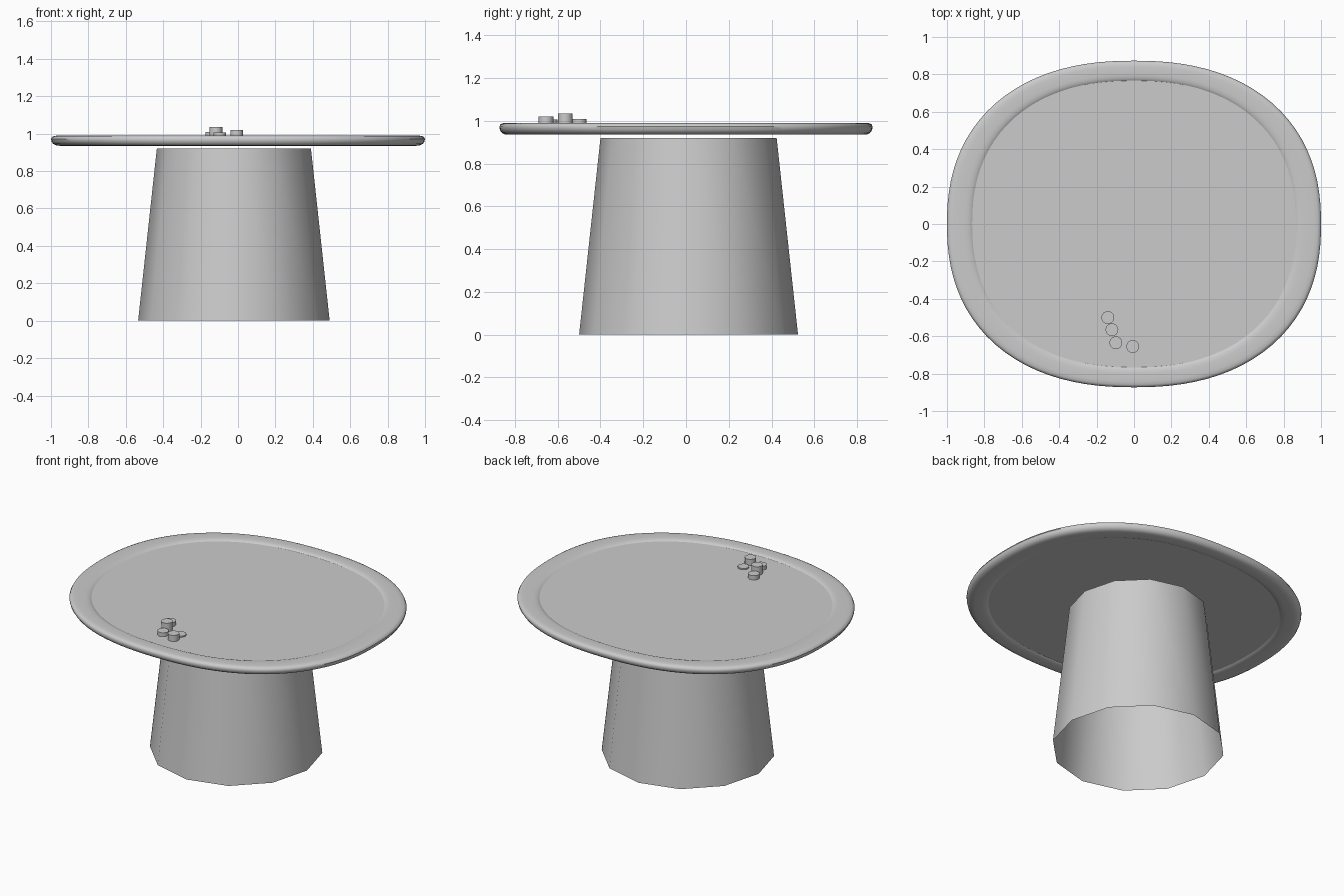
import bpy, bmesh
from math import sin, cos, pi, radians, copysign

if "Cube" in bpy.data.objects:
    bpy.data.objects.remove(bpy.data.objects["Cube"])

SEG = 96


def outline(inset):
    """Rounded, slightly squared oval, shrunk by inset."""
    a, b, n = 1 - inset, 0.873 - inset * 0.79, 2.3
    pts = []
    for i in range(SEG):
        t = 2 * pi * i / SEG
        c, s = cos(t), sin(t)
        r = (abs(c) ** n + abs(s) ** n) ** (-1 / n)
        pts.append((a * r * c, b * r * s))
    return pts


def finish(name, bm, angle=40):
    bmesh.ops.recalc_face_normals(bm, faces=bm.faces)
    mesh = bpy.data.meshes.new(name)
    bm.to_mesh(mesh)
    bm.free()
    ob = bpy.data.objects.new(name, mesh)
    bpy.context.collection.objects.link(ob)
    bpy.ops.object.select_all(action='DESELECT')
    ob.select_set(True)
    bpy.context.view_layer.objects.active = ob
    bpy.ops.object.shade_smooth_by_angle(angle=radians(angle))
    return ob


def loft(name, profile, closed=False, caps=False):
    """Sweep an (inset, z) profile around the oval."""
    bm = bmesh.new()
    rings = [[bm.verts.new((x, y, z)) for x, y in outline(d)] for d, z in profile]
    pairs = list(zip(rings, rings[1:]))
    if closed:
        pairs.append((rings[-1], rings[0]))
    for r0, r1 in pairs:
        for i in range(SEG):
            j = (i + 1) % SEG
            bm.faces.new((r0[i], r0[j], r1[j], r1[i]))
    if caps:
        bm.faces.new(rings[0])
        bm.faces.new(rings[-1])
    return finish(name, bm)


def cylinder(name, x, y, z0, z1, r0, r1, sides, caps, angle=40):
    bm = bmesh.new()
    bmesh.ops.create_cone(bm, cap_ends=caps, segments=sides,
                          radius1=r0, radius2=r1, depth=z1 - z0)
    bmesh.ops.translate(bm, verts=bm.verts, vec=(x, y, (z0 + z1) / 2))
    return finish(name, bm, angle)


# padded rim with rounded inner and outer edges
loft("table_rim", [
    (0.135, 0.980), (0.128, 0.984), (0.115, 0.988), (0.095, 0.990),
    (0.040, 0.990), (0.018, 0.988), (0.006, 0.983), (0.000, 0.972),
    (0.003, 0.958), (0.012, 0.945), (0.028, 0.937), (0.050, 0.935),
    (0.095, 0.935), (0.115, 0.937), (0.128, 0.941), (0.135, 0.945)], closed=True)

# flat playing surface
loft("table_panel", [(0.13, 0.945), (0.13, 0.980)], caps=True)

# open tapered pedestal
cylinder("pedestal", -0.022, 0.012, 0, 0.92, 0.512, 0.412, 12, False)

# stacks of counters: x, y, top height
stacks = [(-0.14, -0.50, 1.008), (-0.118, -0.565, 1.035), (-0.097, -0.635, 1.005),
          (-0.007, -0.583, 0.988), (-0.007, -0.655, 1.02)]
for i, (x, y, top) in enumerate(stacks):
    cylinder(f"counter_stack_{i + 1}", x, y, 0.979, top, 0.034, 0.034, 24, True)
